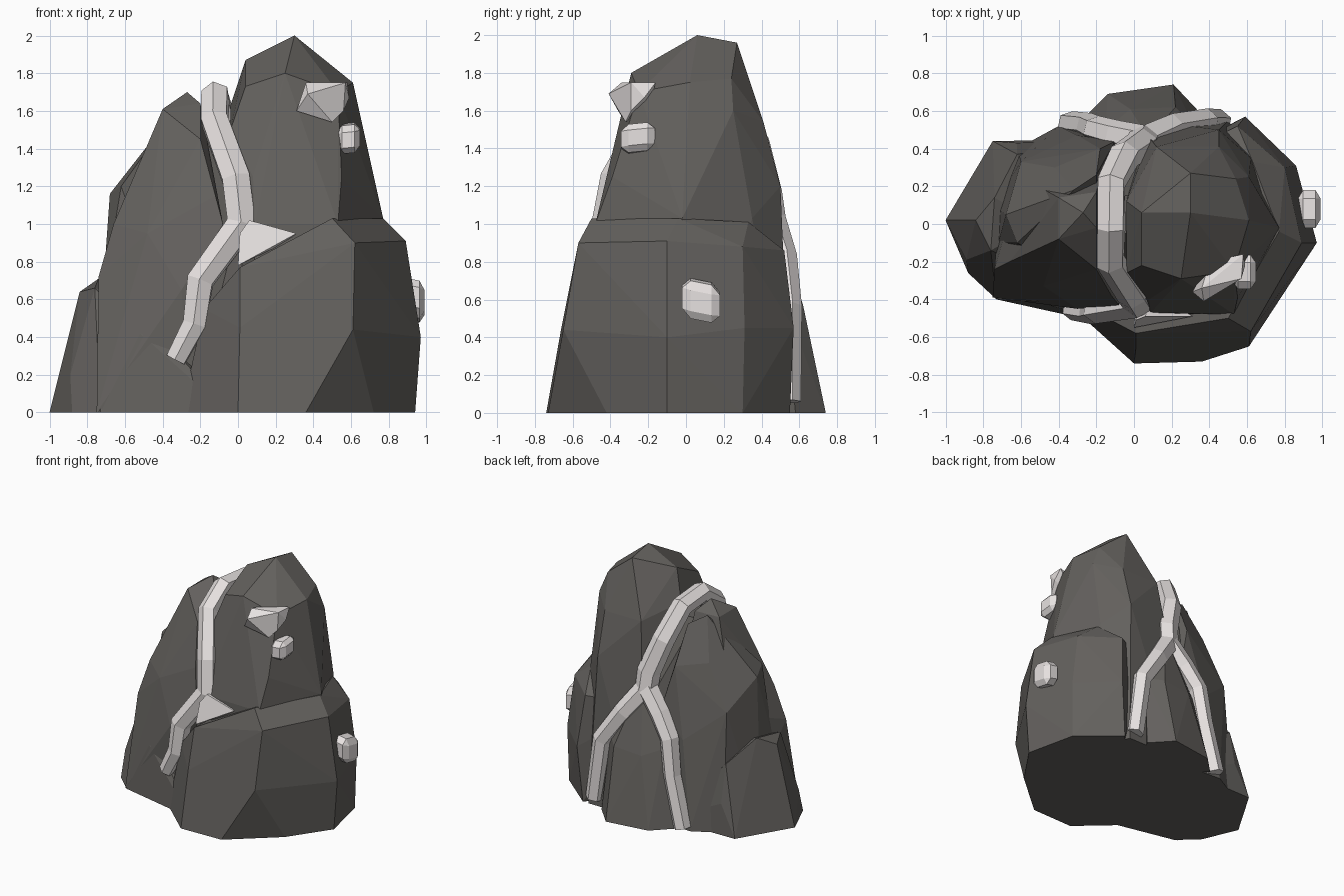
import bpy, bmesh
from mathutils import Vector


def material(name, rgb):
    m = bpy.data.materials.new(name)
    m.diffuse_color = (*rgb, 1)
    return m


STONE = material("dark stone", (0.125, 0.118, 0.110))
QUARTZ = material("pale quartz", (0.81, 0.77, 0.76))


def hull(name, points, mat):
    """Faceted lump: convex hull of a few corner points."""
    bm = bmesh.new()
    for p in points:
        bm.verts.new(p)
    bmesh.ops.convex_hull(bm, input=bm.verts)
    bmesh.ops.delete(bm, geom=[v for v in bm.verts if not v.link_faces], context='VERTS')
    bmesh.ops.dissolve_limit(bm, angle_limit=0.06, verts=bm.verts, edges=bm.edges)
    bmesh.ops.recalc_face_normals(bm, faces=bm.faces)
    me = bpy.data.meshes.new(name)
    bm.to_mesh(me)
    bm.free()
    me.materials.append(mat)
    ob = bpy.data.objects.new(name, me)
    bpy.context.collection.objects.link(ob)
    return ob


def vein(name, path):
    """Six-sided tube along (x, y, z, radius) points."""
    cu = bpy.data.curves.new(name, 'CURVE')
    cu.dimensions = '3D'
    cu.bevel_depth = 1
    cu.bevel_resolution = 1
    cu.use_fill_caps = True
    sp = cu.splines.new('POLY')
    sp.use_smooth = False
    sp.points.add(len(path) - 1)
    for pt, (x, y, z, r) in zip(sp.points, path):
        pt.co = (x, y, z, 1)
        pt.radius = r
    cu.materials.append(QUARTZ)
    ob = bpy.data.objects.new(name, cu)
    bpy.context.collection.objects.link(ob)
    bpy.ops.object.select_all(action='DESELECT')
    ob.select_set(True)
    bpy.context.view_layer.objects.active = ob
    bpy.ops.object.convert(target='MESH')
    bpy.context.object.data.shade_flat()


def crystal(name, center, half, tilt=0.0):
    """Chamfered block of quartz."""
    c = Vector(center)
    pts = []
    for axis in range(3):
        for s in (-1, 1):
            for a in (-0.55, 0.55):
                for b in (-0.55, 0.55):
                    v = [0, 0, 0]
                    v[axis], v[axis - 1], v[axis - 2] = s, a, b
                    x, y, z = (v[i] * half[i] for i in range(3))
                    pts.append(c + Vector((x, y, z + tilt * (x + y))))
    hull(name, pts, QUARTZ)


# Tall main peak
hull("main_peak", [
    (0.30, 0.06, 2.0), (0.30, 0.27, 1.96), (0.04, 0.06, 1.87), (0.25, -0.29, 1.80),
    (0.61, 0.02, 1.75), (0.54, 0.24, 1.77), (0.04, -0.22, 1.73), (-0.04, 0.12, 1.63),
    (0.12, 0.41, 1.54), (0.45, 0.41, 1.54), (0.61, 0.25, 1.60), (0.53, -0.25, 1.70),
    (-0.04, -0.26, 1.5), (0.08, -0.40, 1.25), (0.55, -0.39, 1.25), (0.09, -0.47, 1.0),
    (0.53, -0.48, 1.0), (0.77, -0.02, 1.03), (0.62, 0.35, 1.03), (0.45, 0.50, 1.2),
    (0.08, 0.46, 1.15), (0.08, -0.50, 0), (0.80, 0.0, 0), (0.5, 0.55, 0), (0.05, 0.55, 0)], STONE)

# Broad boulder at the lower right
hull("lower_boulder", [
    (-0.30, -0.47, 0), (0.0, -0.74, 0), (0.36, -0.73, 0), (0.72, -0.42, 0),
    (0.94, -0.10, 0), (0.85, 0.30, 0), (0.55, 0.55, 0), (0.01, -0.66, 0.45),
    (0.61, -0.65, 0.44), (0.97, -0.10, 0.40), (0.86, 0.31, 0.45), (0.59, 0.57, 0.45),
    (0.01, -0.58, 0.77), (0.62, -0.57, 0.90), (0.89, -0.10, 0.91), (0.80, 0.30, 0.88),
    (0.55, 0.52, 0.86), (0.50, -0.50, 1.03), (0.77, -0.04, 1.03), (0.63, 0.33, 1.01),
    (-0.18, -0.48, 0.55), (0.1, 0.3, 0.8)], STONE)

# Left shoulder in two facets: front slab and rear slab
hull("left_shoulder", [
    (-0.75, -0.39, 0), (-0.52, -0.39, 0), (-0.25, -0.44, 0), (-0.30, -0.45, 0.65),
    (-0.74, -0.24, 0.72), (-0.66, -0.20, 1.0), (-0.55, -0.12, 1.24), (-0.40, -0.08, 1.61),
    (-0.40, 0.14, 1.61), (-0.27, 0.06, 1.70), (-0.20, -0.02, 1.64), (-0.20, 0.17, 1.62),
    (-0.20, -0.24, 1.45), (-0.12, -0.38, 1.15), (-0.08, -0.43, 1.0),
    (-0.48, -0.33, 0.95), (-0.15, 0.35, 1.0), (-0.7, 0.3, 0), (-0.6, 0.25, 0.9)], STONE)
hull("rear_shoulder", [
    (-0.62, 0.40, 0), (-0.40, 0.52, 0), (-0.1, 0.5, 0), (-0.68, 0.05, 1.16),
    (-0.60, 0.33, 0.95), (-0.62, -0.1, 1.20), (-0.53, 0.12, 1.28), (-0.42, 0.30, 1.30),
    (-0.32, 0.18, 1.62), (-0.20, 0.26, 1.55), (-0.18, 0.40, 1.25), (-0.10, 0.44, 0.95),
    (-0.30, 0.47, 0.7), (-0.72, -0.1, 0.6), (-0.75, 0.1, 0), (-0.2, -0.35, 0)], STONE)

# Low foot at the far left
hull("left_foot", [
    (-1.0, 0.02, 0), (-0.88, -0.26, 0), (-0.73, -0.40, 0), (-0.75, 0.44, 0),
    (-0.50, 0.45, 0), (-0.84, 0.02, 0.64), (-0.74, 0.14, 0.71), (-0.76, -0.14, 0.66),
    (-0.62, 0.37, 0.55), (-0.62, 0.43, 0.25), (-0.89, -0.19, 0.20),
    (-0.5, 0.0, 0.6), (-0.5, -0.3, 0), (-0.1, -0.43, 0), (-0.1, 0.45, 0)], STONE)

# Small front foot below the vein
hull("front_foot", [
    (-0.73, -0.40, 0), (-0.30, -0.47, 0), (-0.05, -0.55, 0), (-0.52, -0.41, 0.42),
    (-0.30, -0.48, 0.22), (-0.38, -0.42, 0.38), (-0.5, -0.2, 0), (-0.1, -0.3, 0.2)], STONE)

# Rear buttress between the vein legs
hull("rear_buttress", [
    (-0.14, 0.69, 0), (0.21, 0.74, 0), (0.36, 0.58, 0), (-0.28, 0.55, 0), (-0.02, 0.61, 0.55),
    (0.22, 0.62, 0.57), (0.06, 0.48, 1.0), (0.10, 0.48, 1.0), (-0.15, 0.5, 0.6),
    (0.32, 0.52, 0.6), (0.1, 0.2, 0), (0.1, 0.2, 0.9)], STONE)

# Filler rock in the cleft under the vein
hull("cleft_core", [
    (-0.25, -0.38, 0), (0.2, -0.38, 0), (-0.25, 0.42, 0), (0.2, 0.42, 0),
    (-0.2, -0.05, 1.55), (0.05, -0.05, 1.55), (-0.2, 0.15, 1.55), (0.05, 0.15, 1.55),
    (0.0, -0.38, 1.0), (0.0, 0.40, 1.0)], STONE)

# Pale veins over the cleft, forking on both sides
vein("main_vein", [
    (-0.33, -0.45, 0.28, .06), (-0.23, -0.46, 0.47, .07), (-0.20, -0.45, 0.70, .08),
    (0.02, -0.41, 1.0, .09), (-0.01, -0.37, 1.24, .085), (-0.125, -0.20, 1.55, .08),
    (-0.12, -0.02, 1.68, .08), (-0.12, 0.22, 1.66, .08), (-0.05, 0.36, 1.42, .085),
    (0.04, 0.42, 1.16, .09), (0.05, 0.44, 1.02, .09), (0.20, 0.51, 0.82, .08),
    (0.38, 0.54, 0.56, .075), (0.45, 0.54, 0.06, .07)])
vein("rear_left_vein", [
    (0.05, 0.44, 1.04, .085), (-0.09, 0.47, 0.87, .08), (-0.20, 0.50, 0.70, .075),
    (-0.24, 0.52, 0.42, .07), (-0.34, 0.53, 0.02, .07)])

# Short side vein wedged above the boulder
hull("front_side_vein", [
    (0.06, -0.49, 1.02), (0.01, -0.51, 0.95), (0.0, -0.55, 0.78), (0.31, -0.49, 0.95),
    (0.11, -0.48, 1.0), (0.02, -0.35, 0.8), (0.1, -0.35, 1.0), (0.25, -0.45, 0.9)], QUARTZ)

# Quartz crystals
hull("large_crystal", [
    (0.31, -0.36, 1.60), (0.37, -0.41, 1.69), (0.36, -0.34, 1.75), (0.57, -0.29, 1.75),
    (0.59, -0.22, 1.67), (0.58, -0.16, 1.75), (0.50, -0.32, 1.54), (0.56, -0.29, 1.60),
    (0.45, -0.20, 1.60), (0.40, -0.20, 1.73)], QUARTZ)
crystal("small_crystal", (0.585, -0.255, 1.455), (0.062, 0.09, 0.075), 0.1)
crystal("side_crystal", (0.93, 0.08, 0.595), (0.06, 0.10, 0.10), -0.2)
